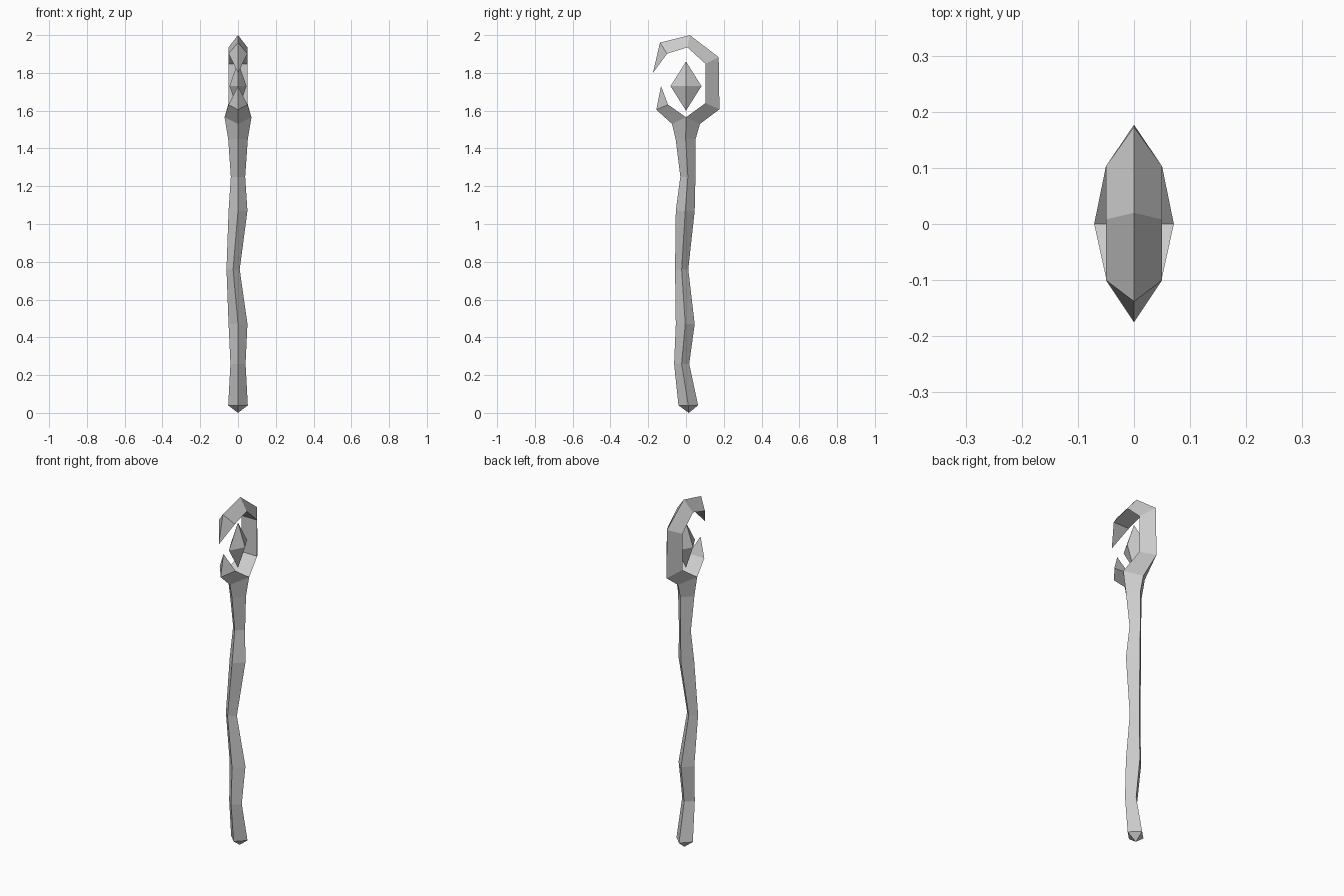
import bpy
import bmesh

cube = bpy.data.objects.get("Cube")
if cube:
    bpy.data.objects.remove(cube, do_unlink=True)

grey = bpy.data.materials.new("plain_grey")
grey.use_nodes = True
grey.diffuse_color = (0.6, 0.6, 0.6, 1)
grey.node_tree.nodes["Principled BSDF"].inputs["Base Color"].default_value = (0.6, 0.6, 0.6, 1)


def loft(name, rings, start=None, end=None):
    """Skin rings of equal point count; optional end points close it to a tip."""
    bm = bmesh.new()
    loops = [[bm.verts.new(p) for p in ring] for ring in rings]
    n = len(loops[0])
    for a, b in zip(loops, loops[1:]):
        for i in range(n):
            j = (i + 1) % n
            bm.faces.new((a[i], a[j], b[j], b[i]))
    for tip, loop in ((start, loops[0]), (end, loops[-1])):
        if tip:
            point = bm.verts.new(tip)
            for i in range(n):
                bm.faces.new((loop[i], loop[(i + 1) % n], point))
    bmesh.ops.recalc_face_normals(bm, faces=bm.faces)
    mesh = bpy.data.meshes.new(name)
    bm.to_mesh(mesh)
    bm.free()
    mesh.materials.append(grey)
    obj = bpy.data.objects.new(name, mesh)
    bpy.context.collection.objects.link(obj)
    return obj


def diamond(z, cx, cy, rx, ry, lift=0):
    return [(cx + rx, cy, z + lift), (cx, cy + ry, z),
            (cx - rx, cy, z + lift), (cx, cy - ry, z)]


def wedge(outer, inner, half):
    """Triangular section: ridge outside, flat edge inside."""
    return [(0, *outer), (half, *inner), (-half, *inner)]


# Crooked four-sided shaft, flaring into the head
shaft = [
    diamond(0.04, 0, 0.012, 0.052, 0.052),
    diamond(0.26, 0, -0.023, 0.04, 0.04),
    diamond(0.47, 0, -0.004, 0.05, 0.05),
    diamond(0.76, -0.026, -0.023, 0.035, 0.035),
    diamond(1.07, 0, -0.004, 0.05, 0.05),
    diamond(1.25, 0, 0.01, 0.038, 0.04),
    diamond(1.45, 0, -0.002, 0.052, 0.053),
    diamond(1.53, 0, 0, 0.071, 0.074, 0.035),
]
loft("shaft", shaft, start=(0, 0.015, 0))

# Long hook curling up the back and over the top
base = (0, 1.565)
loft("long_hook", [
    wedge((0.074, 1.53), base, 0.071),
    wedge((0.177, 1.607), (0.103, 1.64), 0.05),
    wedge((0.173, 1.883), (0.103, 1.848), 0.05),
    wedge((0.02, 2.0), (0.008, 1.935), 0.05),
    wedge((-0.138, 1.96), (-0.1, 1.902), 0.05),
], end=(0, -0.175, 1.80))

# Short claw at the front
loft("short_claw", [
    wedge((-0.074, 1.53), base, 0.071),
    wedge((-0.157, 1.605), (-0.095, 1.632), 0.05),
], end=(0, -0.132, 1.73))

# Floating crystal inside the hook
loft("crystal", [diamond(1.73, 0, 0, 0.045, 0.082)],
     start=(0, 0, 1.60), end=(0, 0, 1.86))
